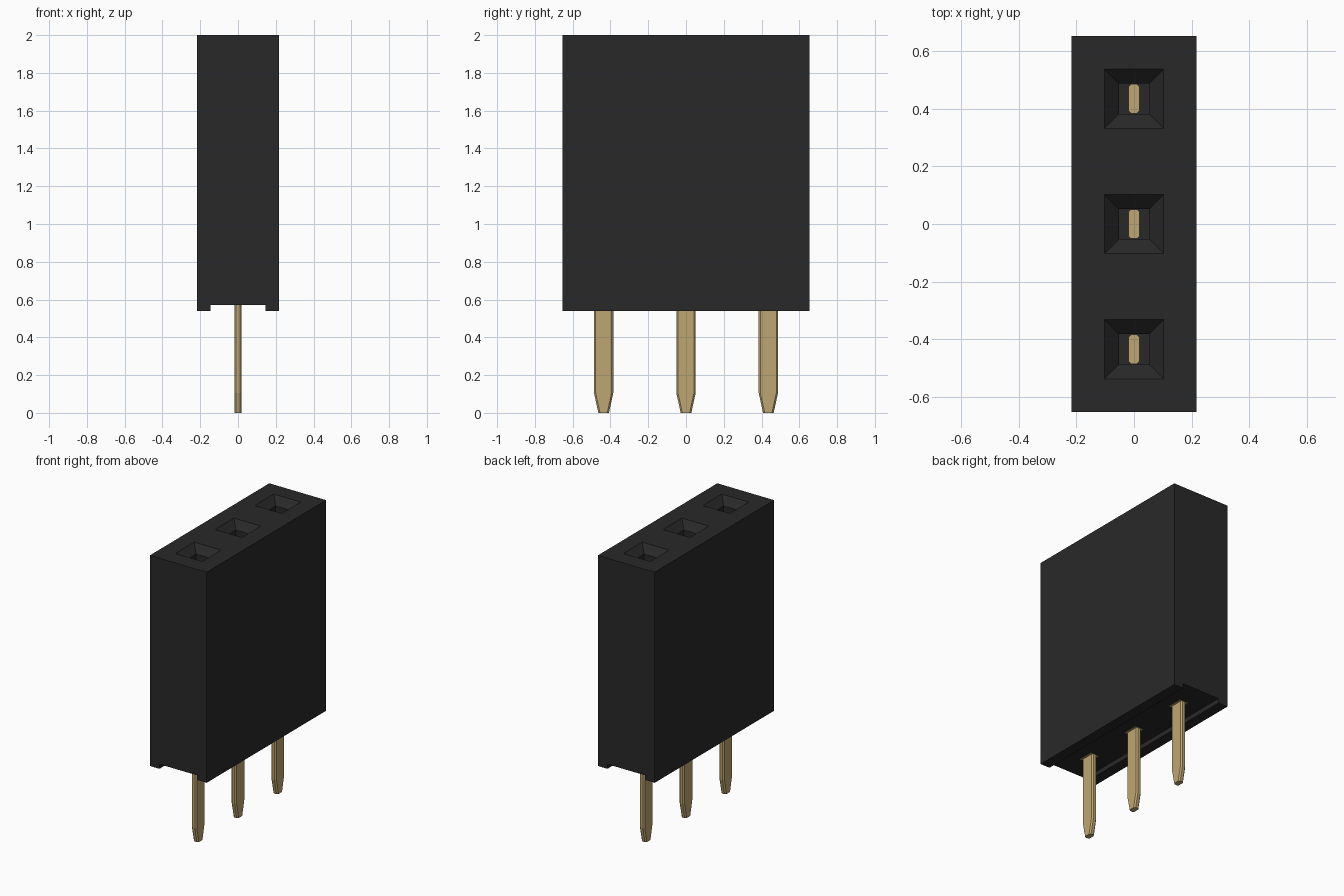
import bpy, bmesh

if "Cube" in bpy.data.objects:
    bpy.data.objects.remove(bpy.data.objects["Cube"])

PITCH = 0.436
HALF_X, HALF_Y = 0.218, 0.654
BOTTOM, TOP = 0.54, 2.0
CHANNEL_Z, CHANNEL_X = 0.572, 0.145
HOLE_FLOOR = 0.75


def material(name, color):
    m = bpy.data.materials.new(name)
    m.diffuse_color = color
    m.use_nodes = True
    m.node_tree.nodes["Principled BSDF"].inputs["Base Color"].default_value = m.diffuse_color
    return m


black = material("black_plastic", (0.022, 0.022, 0.022, 1))
gold = material("gold_metal", (0.52, 0.38, 0.17, 1))


def loft(name, rings, mat):
    """Closed solid through rings of points with equal counts."""
    bm = bmesh.new()
    vs = [[bm.verts.new(p) for p in r] for r in rings]
    n = len(vs[0])
    for a, b in zip(vs, vs[1:]):
        for i in range(n):
            j = (i + 1) % n
            bm.faces.new((a[i], a[j], b[j], b[i]))
    bm.faces.new(vs[0][::-1])
    bm.faces.new(vs[-1])
    bmesh.ops.recalc_face_normals(bm, faces=bm.faces)
    me = bpy.data.meshes.new(name)
    bm.to_mesh(me)
    bm.free()
    me.materials.append(mat)
    ob = bpy.data.objects.new(name, me)
    bpy.context.collection.objects.link(ob)
    return ob


def rect(hx, hy, z, y0=0.0, c=0.0):
    """Rectangle ring, with chamfered corners when c > 0."""
    if c == 0:
        return [(sx * hx, y0 + sy * hy, z)
                for sx, sy in ((1, 1), (-1, 1), (-1, -1), (1, -1))]
    return [(x, y0 + y, z) for x, y in (
        (hx, hy - c), (hx - c, hy), (c - hx, hy), (-hx, hy - c),
        (-hx, c - hy), (c - hx, -hy), (hx - c, -hy), (hx, c - hy))]


# Housing: block with a standoff channel along the underside
profile = [(-HALF_X, BOTTOM), (-CHANNEL_X, BOTTOM), (-CHANNEL_X, CHANNEL_Z),
           (CHANNEL_X, CHANNEL_Z), (CHANNEL_X, BOTTOM), (HALF_X, BOTTOM),
           (HALF_X, TOP), (-HALF_X, TOP)]
housing = loft("housing", [[(x, y, z) for x, z in profile]
                           for y in (-HALF_Y, HALF_Y)], black)

for i in (-1, 0, 1):
    y = i * PITCH
    # Funnel-mouthed socket cut from the top
    cutter = loft(f"socket_cutter_{i + 2}", [
        rect(0.053, 0.053, HOLE_FLOOR, y), rect(0.053, 0.053, TOP - 0.05, y),
        rect(0.103, 0.103, TOP, y), rect(0.103, 0.103, TOP + 0.05, y)], black)
    cutter.hide_render = True
    cutter.hide_set(True)
    mod = housing.modifiers.new("socket", 'BOOLEAN')
    mod.operation = 'DIFFERENCE'
    mod.solver = 'EXACT'
    mod.object = cutter

    # Flat pin with chamfered edges and tapered tip, reaching into the socket
    loft(f"pin_{i + 2}", [
        rect(0.019, 0.028, 0.0, y, 0.009), rect(0.019, 0.051, 0.105, y, 0.009),
        rect(0.019, 0.051, HOLE_FLOOR + 0.05, y, 0.009)], gold)

    # Contact base showing around the pin on the underside
    loft(f"contact_base_{i + 2}", [
        rect(0.032, 0.053, CHANNEL_Z - 0.002, y),
        rect(0.032, 0.053, CHANNEL_Z + 0.05, y)], gold)
